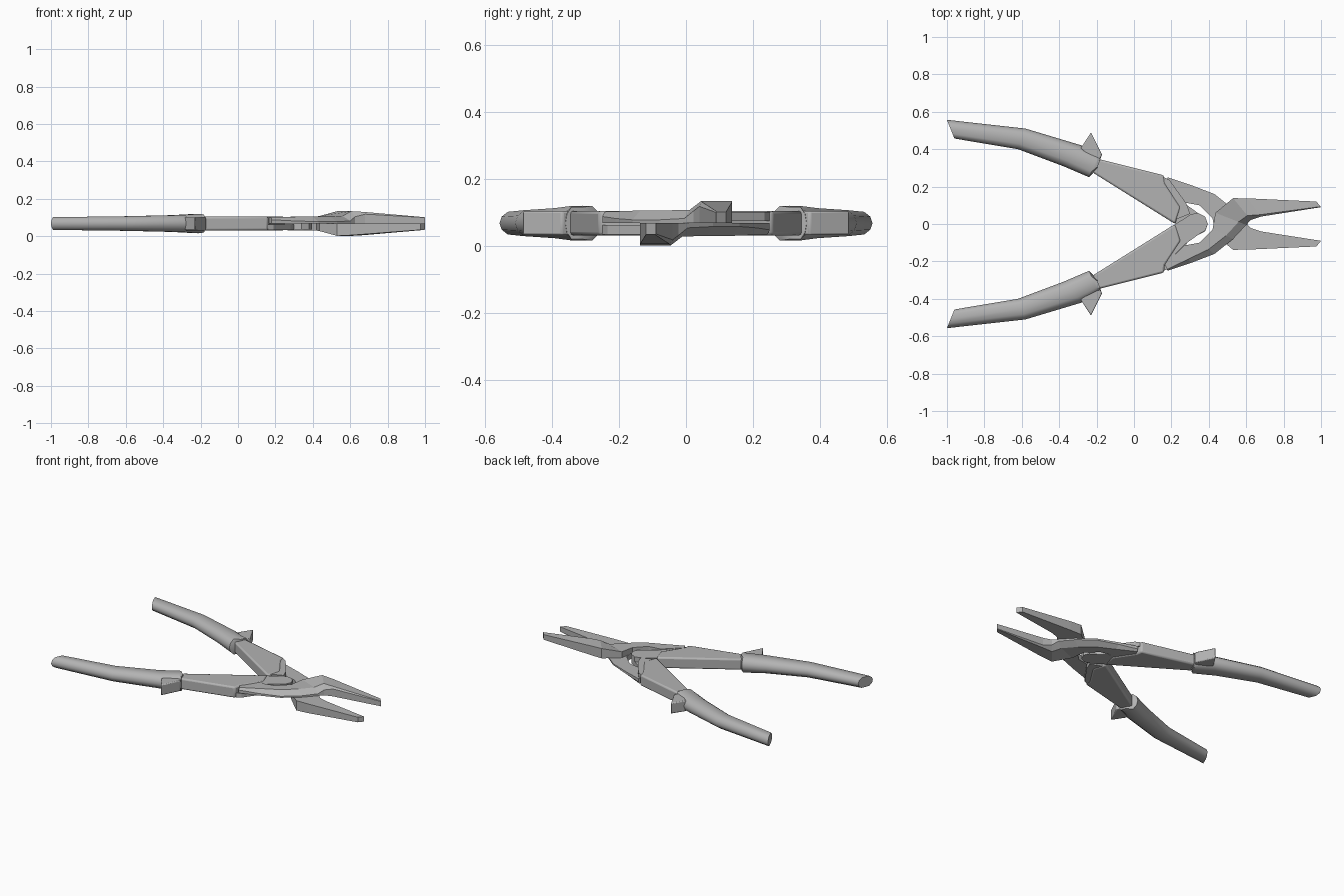
import bpy, bmesh, math

if "Cube" in bpy.data.objects:
    bpy.data.objects.remove(bpy.data.objects["Cube"], do_unlink=True)

steel = bpy.data.materials.new("grey_steel")
steel.use_nodes = True
GREY = (0.45, 0.45, 0.45, 1)
steel.diffuse_color = GREY
steel.node_tree.nodes["Principled BSDF"].inputs["Base Color"].default_value = GREY

MID = 0.068  # height of the parting plane


def finish(bm, name, turn, bevel=0, smooth=None):
    """Turn = -1 gives the copy rotated half a turn about the long axis."""
    for v in bm.verts:
        v.co.y *= turn
        v.co.z = v.co.z * turn + MID
    bmesh.ops.recalc_face_normals(bm, faces=bm.faces)
    mesh = bpy.data.meshes.new(name)
    bm.to_mesh(mesh)
    bm.free()
    mesh.materials.append(steel)
    ob = bpy.data.objects.new(name, mesh)
    bpy.context.collection.objects.link(ob)
    if bevel:
        mod = ob.modifiers.new("edge", "BEVEL")
        mod.width, mod.segments = bevel, 2
        mod.limit_method = "ANGLE"
    if smooth:
        bpy.ops.object.select_all(action="DESELECT")
        ob.select_set(True)
        bpy.context.view_layer.objects.active = ob
        bpy.ops.object.shade_smooth_by_angle(angle=math.radians(smooth))
    return ob


def loft(rings):
    bm = bmesh.new()
    rows = [[bm.verts.new(p) for p in ring] for ring in rings]
    n = len(rows[0])
    for a, b in zip(rows, rows[1:]):
        for i in range(n):
            j = (i + 1) % n
            bm.faces.new((a[i], a[j], b[j], b[i]))
    bm.faces.new(rows[0])
    bm.faces.new(rows[-1])
    return bm


def slab(outline, low, high):
    return loft([[(x, y, z) for x, y in outline] for z in (low, high)])


def jaw_ring(left, right, chamfer, side, top):
    """Flat-bottomed section with a sloping shoulder on its left edge."""
    (lx, ly), (rx, ry) = left, right
    crest = (lx + chamfer * (rx - lx), ly + chamfer * (ry - ly), top)
    return [(lx, ly, 0), (rx, ry, 0), (rx, ry, top), crest, (lx, ly, side)]


def grip_ring(outer, inner, half, sides=12):
    """Squarish oval spanning two plan points."""
    ring = []
    for i in range(sides):
        a = 2 * math.pi * (i + 0.0) / sides
        u = 0.5 + 0.5 * math.cos(a)
        z = half * max(-1, min(1, 1.15 * math.sin(a)))
        ring.append((inner[0] + u * (outer[0] - inner[0]),
                     inner[1] + u * (outer[1] - inner[1]), z))
    return ring


# Jaw lever: runs from the handle joint across to the opposite jaw
lever = [
    ((0.18, -0.25), (0.165, -0.215), 0.2, 0.02, 0.034),
    ((0.3, -0.21), (0.27, -0.115), 0.25, 0.014, 0.036),
    ((0.43, -0.16), (0.35, -0.1), 0.4, 0.01, 0.038),
    ((0.53, -0.08), (0.42, -0.03), 0.35, 0.01, 0.038),
    ((0.6, -0.005), (0.435, 0.06), 0.25, 0.014, 0.04),
    ((0.625, 0.022), (0.53, 0.138), 0.2, 0.036, 0.066),
    ((0.68, 0.04), (0.61, 0.137), 0.1, 0.05, 0.062),
    ((1.0, 0.09), (0.975, 0.12), 0.1, 0.032, 0.034),
]
# Arm: full-thickness shank, half-thickness rounded tongue and joint cheek
shank = [(-0.22, -0.275), (0.22, 0), (0.25, -0.09), (0.165, -0.22),
         (0.16, -0.26), (-0.2, -0.35)]
tongue = [(0.165, -0.22), (0.27, -0.11), (0.34, -0.06), (0.38, -0.035),
          (0.395, 0), (0.38, 0.04), (0.34, 0.06), (0.3, 0.05), (0.2, -0.015)]
cheek = [(0.15, -0.255), (0.19, -0.235), (0.28, -0.11), (0.3, -0.055),
         (0.2, -0.015)]
# Grip: plan points on its outer and inner edges, with half height
grip = [
    ((-1, -0.557), (-0.96, -0.457), 0.034),
    ((-0.58, -0.51), (-0.62, -0.4), 0.039),
    ((-0.28, -0.42), (-0.38, -0.31), 0.045),
    ((-0.19, -0.37), (-0.24, -0.25), 0.052),
    ((-0.175, -0.36), (-0.2, -0.29), 0.048),
]
guard = [(-0.285, -0.405), (-0.23, -0.49), (-0.17, -0.37), (-0.2, -0.32)]

for side, turn in (("front", 1), ("back", -1)):
    finish(loft([jaw_ring(*s) for s in lever]), side + "_jaw_lever", turn)
    finish(slab(shank, -0.037, 0.037), side + "_arm_shank", turn, 0.01, 40)
    finish(slab(tongue, 0, 0.032), side + "_arm_tongue", turn)
    finish(slab(cheek, -0.034, -0.006), side + "_arm_cheek", turn)
    finish(loft([grip_ring(*s) for s in grip]), side + "_grip", turn, 0, 40)
    finish(slab(guard, -0.036, 0.036), side + "_grip_guard", turn, 0.006, 40)
